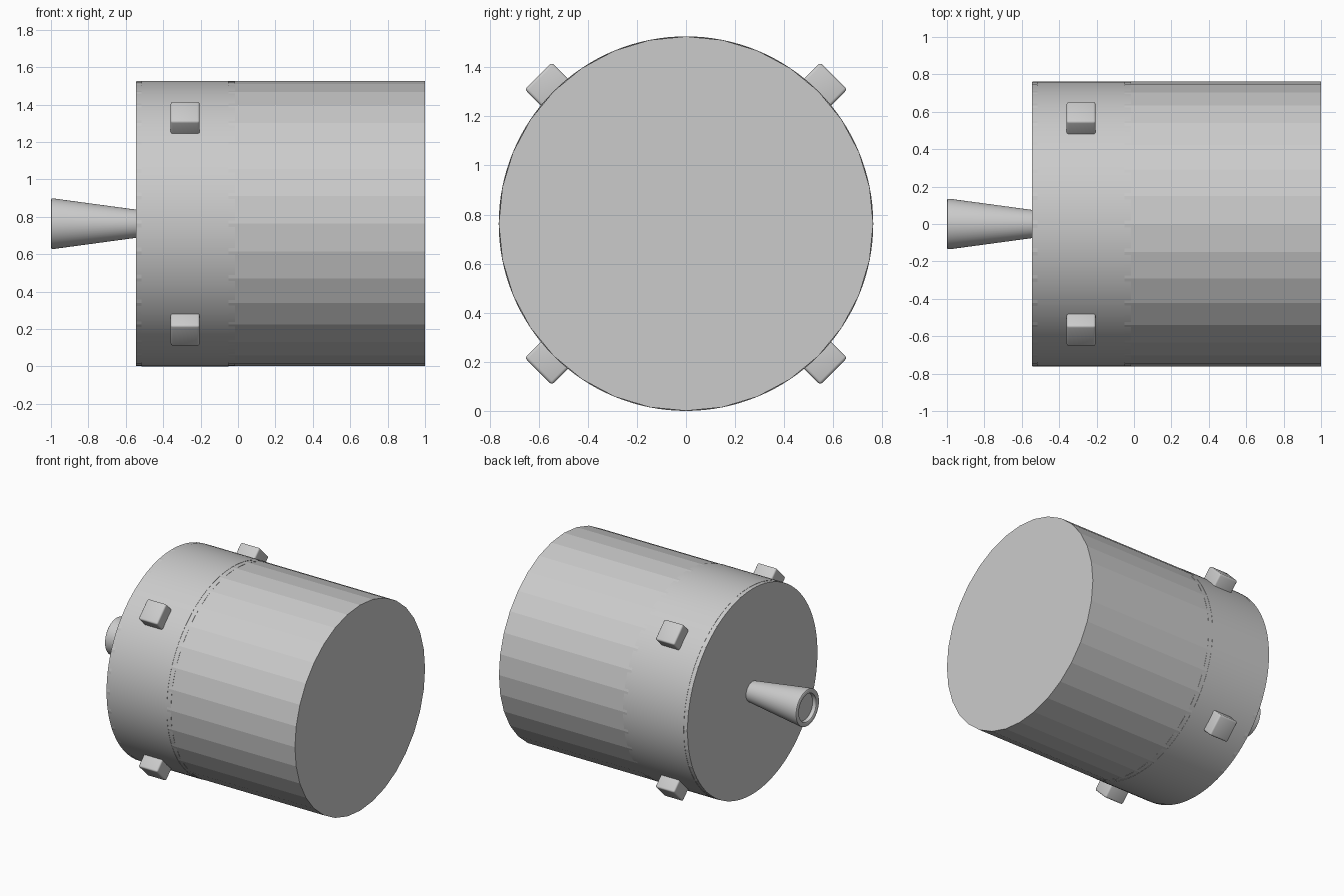
import bpy, bmesh, math
from mathutils import Matrix

if "Cube" in bpy.data.objects:
    bpy.data.objects.remove(bpy.data.objects["Cube"])

AXIS_Z = 0.763


def add_object(name, bm):
    bmesh.ops.recalc_face_normals(bm, faces=bm.faces)
    mesh = bpy.data.meshes.new(name)
    bm.to_mesh(mesh)
    bm.free()
    obj = bpy.data.objects.new(name, mesh)
    bpy.context.collection.objects.link(obj)
    return obj


def smooth(obj, angle=40):
    bpy.ops.object.select_all(action='DESELECT')
    obj.select_set(True)
    bpy.context.view_layer.objects.active = obj
    bpy.ops.object.shade_smooth_by_angle(angle=math.radians(angle))


def lathe(name, profile, sides):
    """Spin (x, radius) points around the long axis; radius 0 ends close to a point."""
    bm = bmesh.new()
    verts = [bm.verts.new((x, r, AXIS_Z)) for x, r in profile]
    edges = [bm.edges.new(pair) for pair in zip(verts, verts[1:])]
    bmesh.ops.spin(bm, geom=verts + edges, cent=(0, 0, AXIS_Z), axis=(1, 0, 0),
                   angle=math.tau, steps=sides, use_merge=True)
    bmesh.ops.remove_doubles(bm, verts=bm.verts, dist=1e-5)
    return add_object(name, bm)


# Faceted main drum
lathe("drum", [(-0.543, 0), (-0.543, 0.762), (1, 0.762), (1, 0)], 32)

# Smooth collar with slightly stepped edges
collar = lathe("collar", [(-0.545, 0), (-0.545, 0.7605), (-0.515, 0.7605), (-0.515, 0.7625),
                          (-0.05, 0.7625), (-0.05, 0.7607), (-0.017, 0.7607), (-0.017, 0.70)], 128)
smooth(collar, 30)

# Flared stem with a shallow recessed end
stem = lathe("stem", [(-0.52, 0), (-0.52, 0.072), (-0.985, 0.135), (-0.996, 0.134), (-1, 0.128),
                      (-1, 0.108), (-0.996, 0.102), (-0.97, 0.098), (-0.97, 0)], 48)
smooth(stem)

# Four rounded lugs around the collar
for i in range(4):
    bm = bmesh.new()
    bmesh.ops.create_cube(bm, size=0.155)
    bmesh.ops.bevel(bm, geom=bm.edges[:], offset=0.012, segments=3, profile=0.5, affect='EDGES')
    turn = Matrix.Rotation(math.radians(45 + 90 * i), 4, 'X')
    bm.transform(Matrix.Translation((-0.2825, 0, AXIS_Z)) @ turn @ Matrix.Translation((0, 0, 0.773)))
    smooth(add_object(f"lug_{i + 1}", bm))
